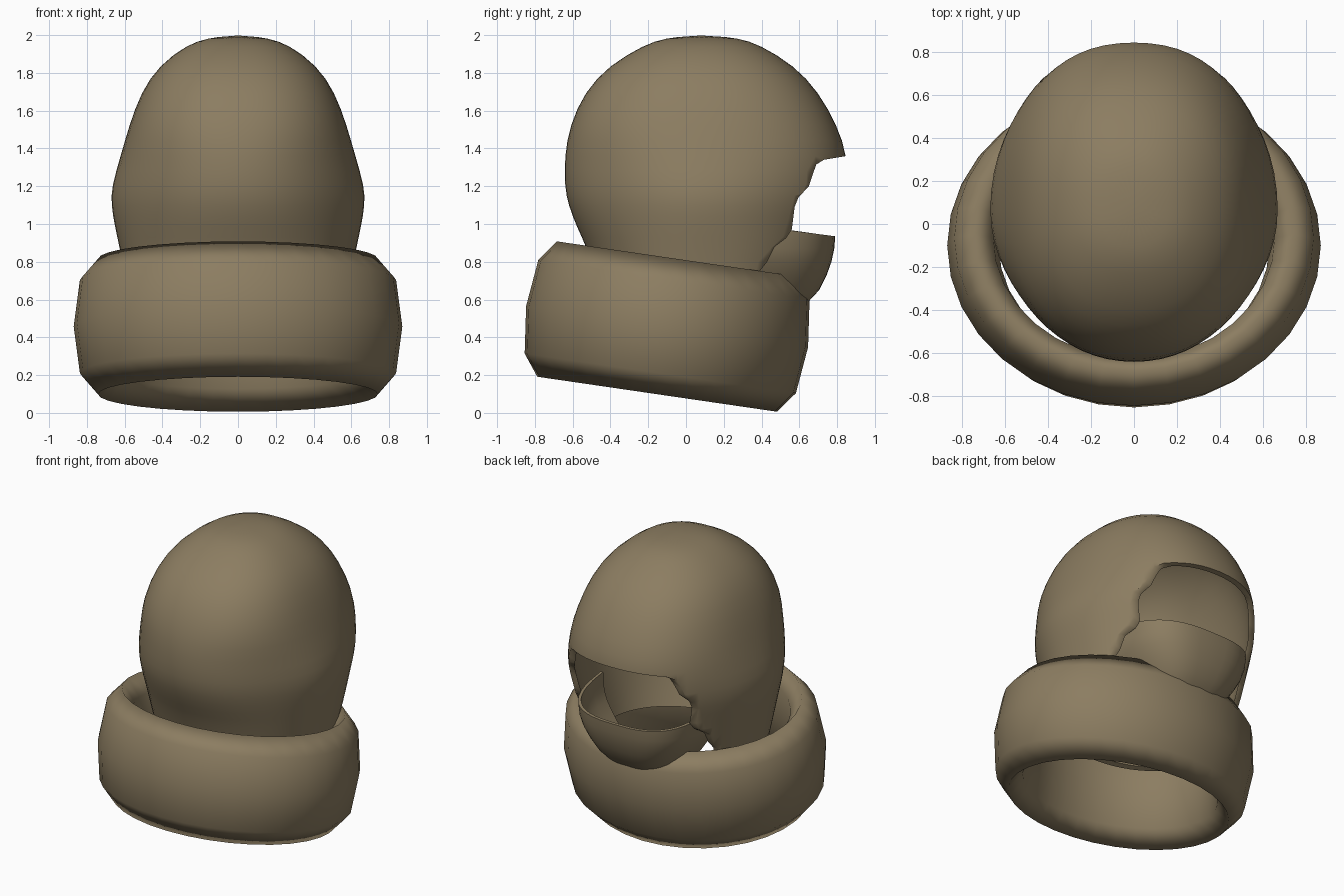
import bpy, bmesh, math

if "Cube" in bpy.data.objects:
    bpy.data.objects.remove(bpy.data.objects["Cube"])

SEG = 32
mat = bpy.data.materials.new("drab_tan")
mat.diffuse_color = (0.262, 0.205, 0.120, 1)
mat.use_nodes = True
mat.node_tree.nodes["Principled BSDF"].inputs["Base Color"].default_value = mat.diffuse_color


def spow(v, e):
    """Signed power, for squared-off ovals."""
    return math.copysign(abs(v) ** e, v) if abs(v) > 1e-9 else 0.0


def make(name, rows, closed_u=True, closed_v=False, cap_first=False, cap_last=False):
    """Skin a grid of cross-section rows into an object."""
    bm = bmesh.new()
    grid = [[bm.verts.new(p) for p in row] for row in rows]
    n = len(rows[0])
    for i in range(len(rows) if closed_v else len(rows) - 1):
        a, b = grid[i], grid[(i + 1) % len(rows)]
        for j in range(n if closed_u else n - 1):
            k = (j + 1) % n
            bm.faces.new((a[j], a[k], b[k], b[j]))
    if cap_first:
        c = bm.verts.new(cap_first)
        for j in range(n):
            bm.faces.new((c, grid[0][(j + 1) % n], grid[0][j]))
    if cap_last:
        bm.faces.new(grid[-1])
    bmesh.ops.recalc_face_normals(bm, faces=bm.faces)
    me = bpy.data.meshes.new(name)
    bm.to_mesh(me)
    bm.free()
    ob = bpy.data.objects.new(name, me)
    bpy.context.collection.objects.link(ob)
    me.materials.append(mat)
    return ob


def smooth(ob, angle):
    bpy.ops.object.select_all(action='DESELECT')
    ob.select_set(True)
    bpy.context.view_layer.objects.active = ob
    bpy.ops.object.shade_smooth_by_angle(angle=math.radians(angle))


def apply_mods(ob):
    bpy.context.view_layer.objects.active = ob
    for m in list(ob.modifiers):
        bpy.ops.object.modifier_apply(modifier=m.name)


# Collar: thick tilted oval ring
half = [(0.74, 0.362), (0.837, 0.25), (0.87, 0.0), (0.837, -0.25),
        (0.74, -0.362), (0.655, -0.25), (0.63, 0.0), (0.655, 0.25)]
rows = []
for r, z in half:
    rows.append([(r * math.cos(2 * math.pi * j / SEG),
                  0.867 * r * math.sin(2 * math.pi * j / SEG), z) for j in range(SEG)])
collar = make("collar", rows, closed_v=True)
collar.location = (0, -0.10, 0.457)
collar.rotation_euler = (math.radians(-8.3), 0, 0)
smooth(collar, 120)

# Helmet shell: egg-shaped sections (height, half width, front y, back y, ear bulge)
sections = [(1.985, .16, -.11, .28, 0), (1.95, .27, -.22, .39, 0), (1.84, .42, -.41, .575, 0),
            (1.70, .515, -.54, .705, 0), (1.52, .58, -.62, .805, 0), (1.36, .615, -.647, .86, .01),
            (1.20, .63, -.647, .85, .045), (1.10, .63, -.627, .82, .048),
            (.98, .625, -.58, .76, .03), (.88, .62, -.53, .72, .012),
            (.72, .60, -.48, .66, 0), (.55, .57, -.42, .57, 0)]
rows = []
for z, w, front, back, ear in sections:
    row = []
    for j in range(SEG):
        a = 2 * math.pi * j / SEG
        c, s = math.cos(a), math.sin(a)
        yc = 0.06
        e = 0.88 if (s > 0 or z > 1.4) else 0.97
        x = w * spow(c, e) + math.copysign(ear, c) * abs(c) ** 8
        y = yc + spow(s, e) * ((back - yc) if s > 0 else (yc - front))
        row.append((x, y, z))
    rows.append(row)
shell = make("helmet_shell", rows, cap_first=(0, 0.08, 2.0))
sub = shell.modifiers.new("round", 'SUBSURF')
sub.levels = sub.render_levels = 1
thick = shell.modifiers.new("thickness", 'SOLIDIFY')
thick.thickness = 0.035
thick.offset = -1

# Face opening: stepped outline swept across the width
edge = [(1.0, 1.37), (.85, 1.36), (.73, 1.34), (.69, 1.315), (.67, 1.26), (.65, 1.20),
        (.595, 1.14), (.575, 1.09), (.56, .97), (.53, .925), (.47, .88), (.43, .80),
        (.39, .75), (.385, .70), (.38, .4), (1.0, .4)]
cutter = make("opening_cutter", [[(x, y, z) for y, z in edge] for x in (-1, 1)])
bm = bmesh.new()
bm.from_mesh(cutter.data)
bmesh.ops.holes_fill(bm, edges=bm.edges)
bmesh.ops.recalc_face_normals(bm, faces=bm.faces)
bm.to_mesh(cutter.data)
bm.free()
cut = shell.modifiers.new("opening", 'BOOLEAN')
cut.operation = 'DIFFERENCE'
cut.solver = 'EXACT'
cut.object = cutter
apply_mods(shell)
bpy.data.objects.remove(cutter)
smooth(shell, 60)

# Chin guard: rounded scoop (height, half width, back y)
levels = [(.935, .45, .79), (.87, .44, .785), (.80, .415, .77), (.73, .375, .745),
          (.65, .32, .705), (.58, .26, .64), (.52, .19, .56)]
N = 24
rows = []
for i, (z, w, back) in enumerate(levels):
    row = []
    for j in range(N + 1):
        a = math.pi * j / N
        c, s = math.cos(a), max(0.0, math.sin(a))
        x = w * spow(c, 0.7)
        y = 0.30 + (back - 0.30) * spow(s, 0.7)
        lift = 0.13 * (0.79 - y) if i == 0 else 0.0
        row.append((x, y, z + lift))
    rows.append(row)
guard = make("chin_guard", rows, closed_u=False, cap_last=True)
# Outward side must face the back
if sum(p.normal.y * p.area for p in guard.data.polygons) < 0:
    guard.data.flip_normals()
t = guard.modifiers.new("thickness", 'SOLIDIFY')
t.thickness = 0.02
t.offset = -1
apply_mods(guard)
smooth(guard, 60)
